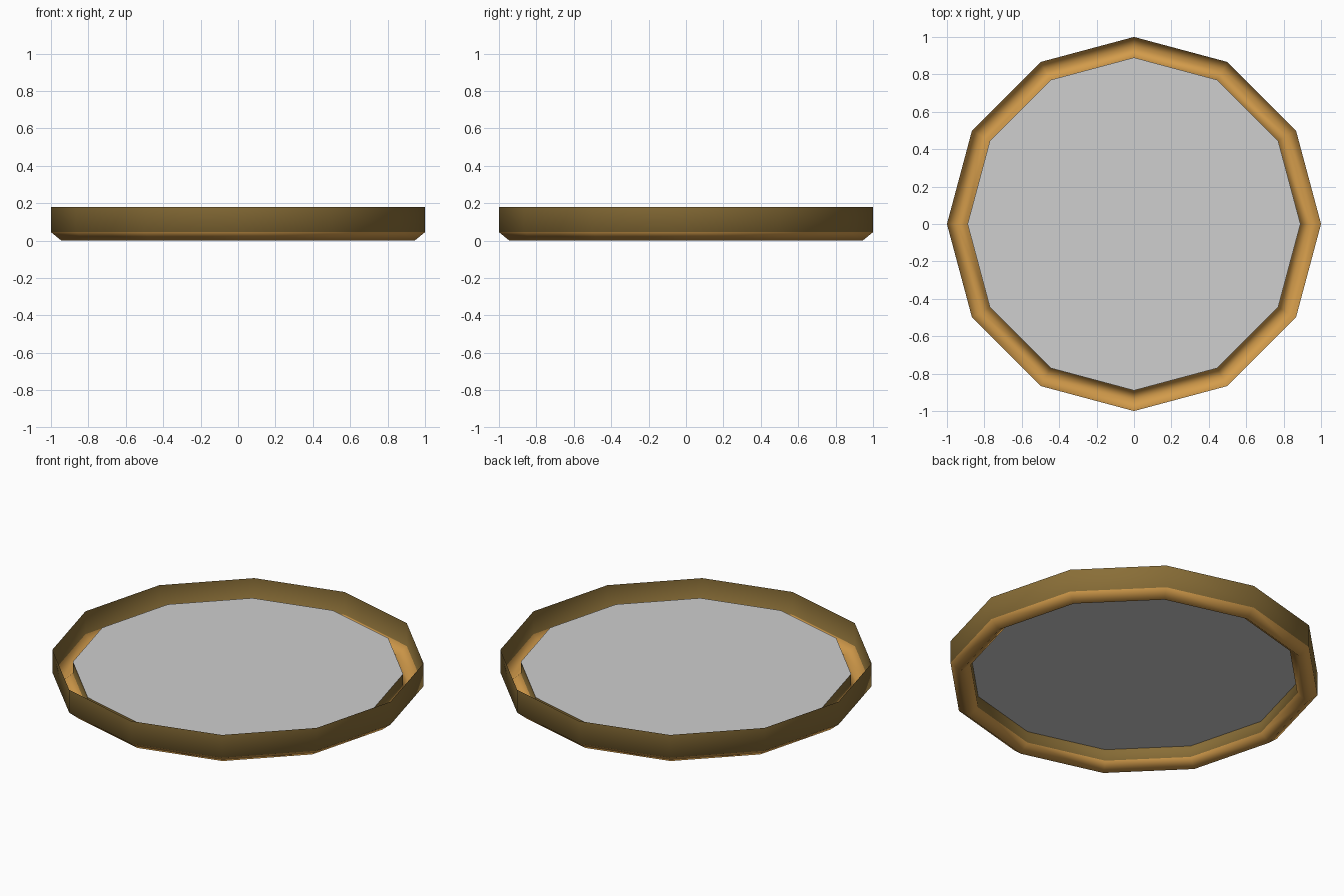
import bpy, math

if "Cube" in bpy.data.objects:
    bpy.data.objects.remove(bpy.data.objects["Cube"])

SIDES = 12


def material(name, rgb):
    m = bpy.data.materials.new(name)
    m.diffuse_color = (*rgb, 1)
    m.use_nodes = True
    m.node_tree.nodes["Principled BSDF"].inputs["Base Color"].default_value = m.diffuse_color
    return m


wall_mat = material("dark_wood", (0.25, 0.155, 0.038))
gutter_mat = material("light_gold", (0.65, 0.33, 0.07))
grey_mat = material("grey", (0.62, 0.62, 0.62))


def ring(r, z):
    return [(r * math.cos(2 * math.pi * i / SIDES),
             r * math.sin(2 * math.pi * i / SIDES), z) for i in range(SIDES)]


def add_object(name, verts, faces, mats):
    me = bpy.data.meshes.new(name)
    me.from_pydata(verts, [], faces)
    for m in mats:
        me.materials.append(m)
    ob = bpy.data.objects.new(name, me)
    bpy.context.collection.objects.link(ob)
    return ob


# Thin folded rim: outer wall, V-shaped gutter, inner wall (radius, height)
profile = [(1.0, 0.18), (1.0, 0.045), (0.945, 0.0), (0.89, 0.045), (0.89, 0.113)]
verts = [v for r, z in profile for v in ring(r, z)]
faces, slots = [], []
for k in range(len(profile) - 1):
    for i in range(SIDES):
        j = (i + 1) % SIDES
        a, b = k * SIDES, (k + 1) * SIDES
        faces.append((a + i, b + i, b + j, a + j))
        slots.append(1 if k in (1, 2) else 0)   # gutter faces are lighter
rim = add_object("folded_rim", verts, faces, [wall_mat, gutter_mat])
for p, s in zip(rim.data.polygons, slots):
    p.material_index = s
    p.use_smooth = True

# Flat panel carried by the inner wall
add_object("centre_panel", ring(0.89, 0.113), [tuple(range(SIDES))], [grey_mat])
